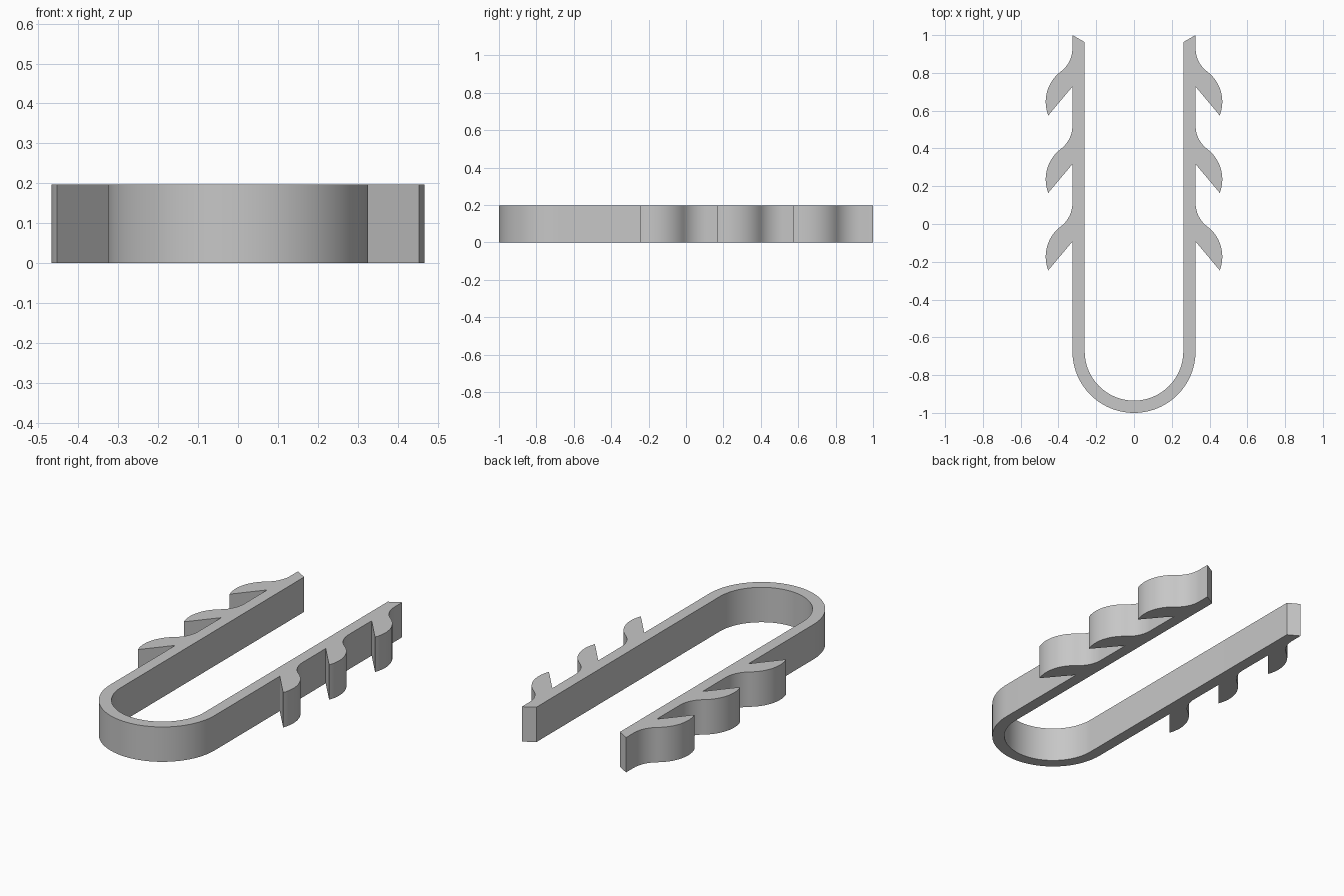
import bpy, bmesh
from math import sin, cos, radians

if "Cube" in bpy.data.objects:
    bpy.data.objects.remove(bpy.data.objects["Cube"], do_unlink=True)

HEIGHT = 0.197
OUTER, INNER = 0.326, 0.261     # half widths of the U-shaped band
BEND_Y = OUTER - 1              # centre of the round end
PITCH = 0.41                    # spacing of the barbs


def arc(cx, cy, r, start, end, steps):
    angles = [radians(start + (end - start) * i / steps) for i in range(steps + 1)]
    return [(cx + r * cos(a), cy + r * sin(a)) for a in angles]


def barb(offset):
    """Hooked barb: notch, tip, rounded back, then a hollow curve into the arm."""
    sweep, r = 53, 0.2
    convex = arc(0.2675, 0.647 + offset, r, -21.2, sweep, 16)
    mx, my = convex[-1]
    r2 = (mx - OUTER) / (1 - cos(radians(sweep)))
    concave = arc(OUTER + r2, my + r2 * sin(radians(sweep)), r2, 180 + sweep, 180, 12)
    return [(OUTER, 0.727 + offset)] + convex + concave[1:]


# Left half of the outline, from the bend up to the slanted arm end and back
half = arc(0, BEND_Y, OUTER, -90, 0, 24)
for i in (2, 1, 0):
    half += barb(-PITCH * i)
half += [(OUTER, 1.0), (INNER, 0.963)]
half += arc(0, BEND_Y, INNER, 0, -90, 24)

# Mirror it into one closed outline and extrude
outline = half + [(-x, y) for x, y in reversed(half[1:-1])]
bm = bmesh.new()
base = bm.faces.new([bm.verts.new((x, y, 0)) for x, y in outline])
bm.normal_update()
raised = bmesh.ops.extrude_face_region(bm, geom=[base], use_keep_orig=True)["geom"]
bmesh.ops.translate(bm, vec=(0, 0, HEIGHT),
                    verts=[v for v in raised if isinstance(v, bmesh.types.BMVert)])
bmesh.ops.recalc_face_normals(bm, faces=bm.faces)
bm.normal_update()
bmesh.ops.triangulate(bm, faces=[f for f in bm.faces if len(f.verts) > 4])

mesh = bpy.data.meshes.new("barbed_clip")
bm.to_mesh(mesh)
bm.free()
clip = bpy.data.objects.new("barbed_clip", mesh)
bpy.context.collection.objects.link(clip)

# Plain grey material
grey = bpy.data.materials.new("plain grey")
grey.use_nodes = True
colour = (0.57, 0.57, 0.57, 1)
grey.diffuse_color = colour
grey.node_tree.nodes["Principled BSDF"].inputs["Base Color"].default_value = colour
mesh.materials.append(grey)

# Smooth the curved walls, keep the corners sharp
bpy.context.view_layer.objects.active = clip
clip.select_set(True)
bpy.ops.object.shade_smooth_by_angle(angle=radians(30))
